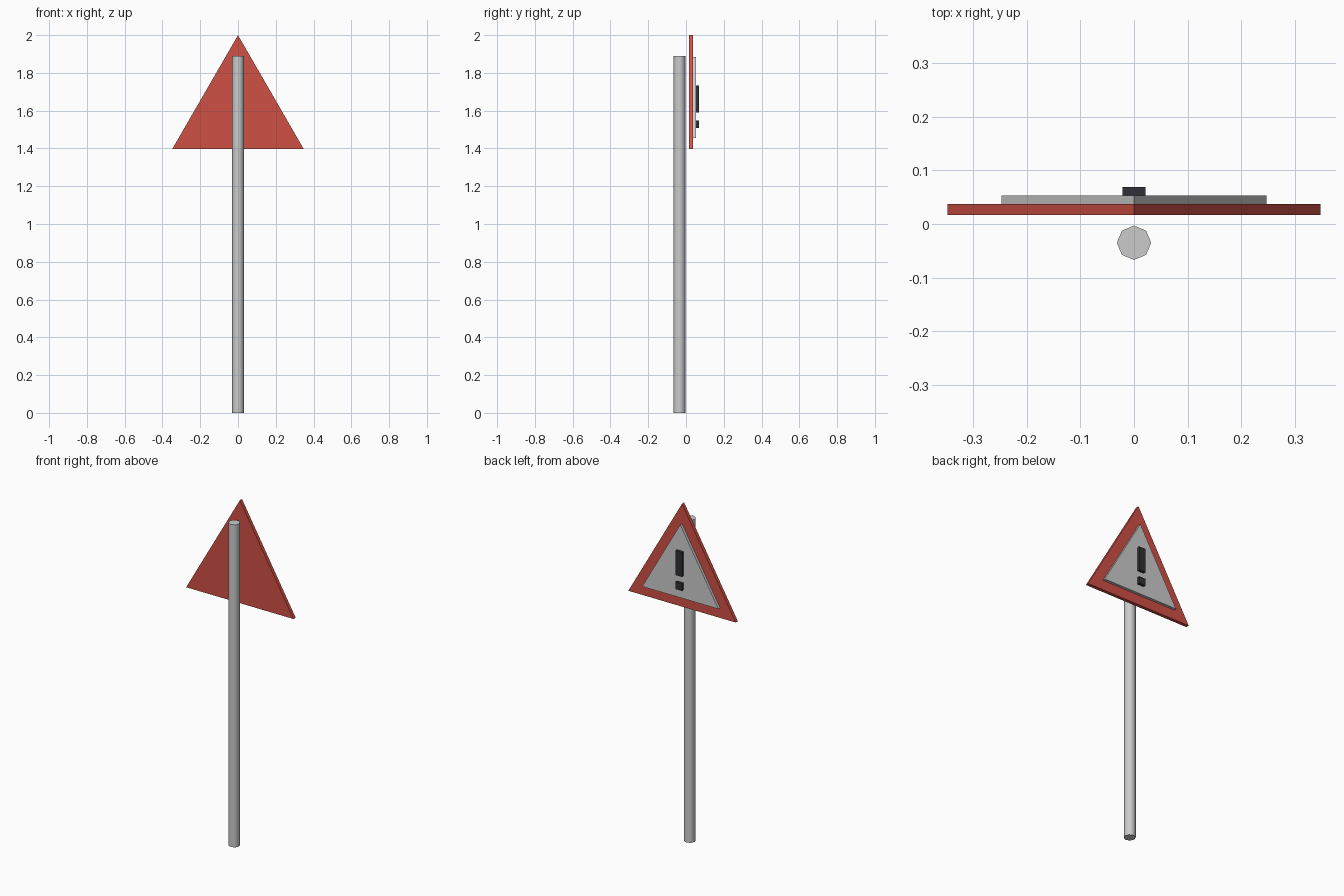
import bpy, math

if "Cube" in bpy.data.objects:
    bpy.data.objects.remove(bpy.data.objects["Cube"])

def material(name, color):
    m = bpy.data.materials.new(name)
    m.diffuse_color = color
    m.use_nodes = True
    m.node_tree.nodes["Principled BSDF"].inputs["Base Color"].default_value = m.diffuse_color
    return m

red = material("red", (0.62, 0.08, 0.06, 1))
black = material("black", (0.03, 0.03, 0.035, 1))

def slab(name, outline, y0, y1, mat=None):
    """Extrude an (x, z) outline, counter-clockwise seen from -y, from y0 to y1."""
    n = len(outline)
    verts = [(x, y, z) for y in (y0, y1) for x, z in outline]
    faces = [list(range(n)), list(range(2 * n - 1, n - 1, -1))]
    faces += [[i, i + n, (i + 1) % n + n, (i + 1) % n] for i in range(n)]
    mesh = bpy.data.meshes.new(name)
    mesh.from_pydata(verts, [], faces)
    ob = bpy.data.objects.new(name, mesh)
    bpy.context.collection.objects.link(ob)
    if mat:
        mesh.materials.append(mat)
    return ob

def triangle(half):
    """Equilateral outline around the shared centre of the sign."""
    h = half * math.sqrt(3)
    cz = 1.598
    return [(-half, cz - h / 3), (half, cz - h / 3), (0, cz + 2 * h / 3)]

def rect(half, z0, z1):
    return [(-half, z0), (half, z0), (half, z1), (-half, z1)]

# Pole
bpy.ops.mesh.primitive_cylinder_add(vertices=8, radius=0.032, depth=1.89,
                                    location=(0, -0.035, 0.945))
bpy.context.object.name = "pole"
bpy.ops.object.shade_smooth_by_angle(angle=math.radians(60))

# Sign plates
slab("sign_border", triangle(0.348), 0.017, 0.037, red)
slab("sign_panel", triangle(0.247), 0.037, 0.053)

# Raised warning mark
slab("mark_bar", rect(0.021, 1.589, 1.732), 0.053, 0.069, black)
slab("mark_dot", rect(0.021, 1.507, 1.549), 0.053, 0.069, black)
